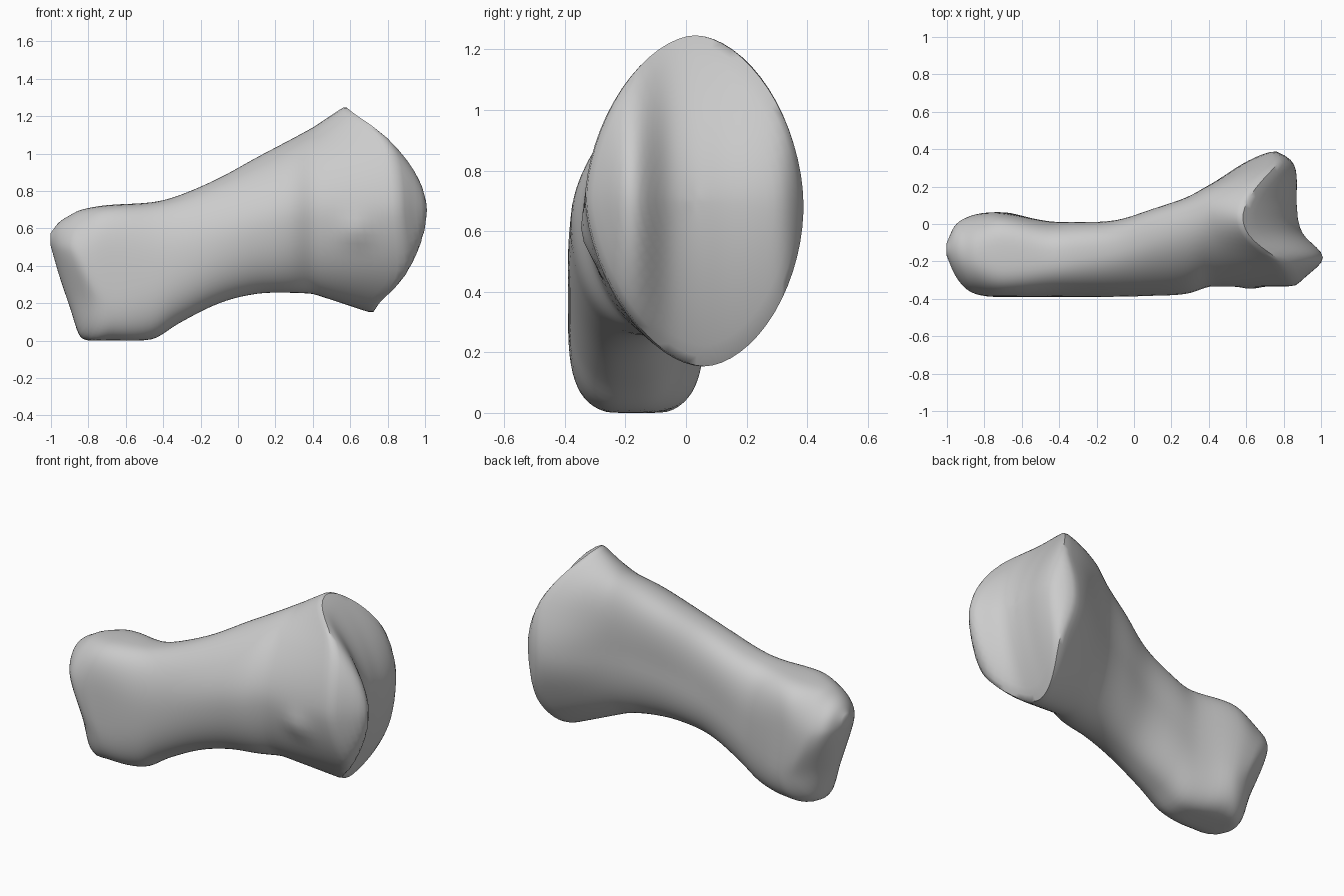
import bpy, bmesh, math
from mathutils import Vector

cube = bpy.data.objects.get("Cube")
if cube:
    bpy.data.objects.remove(cube, do_unlink=True)

SIDES = 64
STEPS = 5

# shaft stations: x, bottom, top, front, back, squareness, backward lean of the crest
STATIONS = [
    (-1.005, .52, .57, -.16, -.11, 2, 0),
    (-.96, .36, .63, -.27, -.01, 2, 0),
    (-.9, .18, .67, -.355, .04, 2.1, 0),
    (-.84, .01, .7, -.385, .06, 2.4, 0),
    (-.7, 0, .725, -.39, .06, 3.4, 0),
    (-.46, .005, .74, -.39, .015, 2.7, .01),
    (-.32, .09, .775, -.39, .01, 2.5, .03),
    (-.1, .2, .87, -.39, .015, 2.3, .06),
    (.1, .25, .98, -.385, .07, 2.2, .1),
    (.28, .255, 1.075, -.375, .13, 2.1, .12),
    (.4, .25, 1.14, -.335, .2, 2, .12),
]
# outline of the broad joint end, as half sizes about its middle
RIM_Y, RIM_Z = .03, .7
RIM_HALF_Y, RIM_HALF_Z, RIM_POWER = .365, .558, 1.76
# ridge and valley across the joint face: y, x
FACE_PROFILE = [(-.36, .84), (-.29, .91), (-.18, 1.015), (-.05, .9),
                (.1, .87), (.25, .87), (.34, .845), (.4, .75)]
FACE_MIDDLE = .87


def signed_power(value, power):
    return math.copysign(abs(value) ** power, value)


def oval(cy, cz, half_y, half_z, power):
    """Superellipse outline as a list of (y, z) pairs."""
    points = []
    for i in range(SIDES):
        angle = math.tau * i / SIDES
        points.append((cy + half_y * signed_power(math.cos(angle), 2 / power),
                       cz + half_z * signed_power(math.sin(angle), 2 / power)))
    return points


def spline(rows, index, t):
    """Blend neighbouring rows smoothly, limiting slopes by row spacing."""
    def slope(i, k):
        before, after = rows[max(i - 1, 0)], rows[min(i + 1, len(rows) - 1)]
        return (after[k] - before[k]) / (after[0] - before[0])

    first, second = rows[index], rows[index + 1]
    width = second[0] - first[0]
    ease = t * t * (3 - 2 * t)
    result = [first[0] + width * t]
    for k in range(1, len(first)):
        value = first[k] + (second[k] - first[k]) * ease
        value += width * slope(index, k) * t * (1 - t) ** 2
        value -= width * slope(index + 1, k) * t * t * (1 - t)
        result.append(value)
    return result


def face_x(y, z):
    """Depth of the joint face, falling back toward its top and bottom."""
    y = min(max(y, FACE_PROFILE[0][0]), FACE_PROFILE[-1][0])
    for i in range(len(FACE_PROFILE) - 1):
        low, high = FACE_PROFILE[i], FACE_PROFILE[i + 1]
        if y <= high[0]:
            x = spline(FACE_PROFILE, i, (y - low[0]) / (high[0] - low[0]))[1]
            break
    offset = (z - RIM_Z) / RIM_HALF_Z
    x = FACE_MIDDLE + (x - FACE_MIDDLE) * (1 - .9 * offset ** 2)
    return x - (.295 if offset > 0 else .145) * abs(offset) ** 1.8


def station_ring(row):
    x, bottom, top, front, back, power, lean = row
    middle_y, middle_z = (front + back) / 2, (bottom + top) / 2
    half_y, half_z = (back - front) / 2, (top - bottom) / 2
    ring = []
    for y, z in oval(middle_y, middle_z, half_y, half_z, power):
        # round the foot in plan, more strongly below the end knob
        low = min(max((.5 - z) / .3, 0), 1)
        near_end = min(max((-.55 - x) / .35, 0), 1)
        side = (y - middle_y) / .22
        inset = .12 * low * near_end * side ** 2
        rise = max(0, (z - middle_z) / half_z)
        ring.append(Vector((x + inset, y + lean * rise ** 1.5, max(z, 0))))
    return ring


def joint_ring(scale):
    """Oval ring on the joint face, its lower half leaning to the back."""
    ring = []
    for y, z in oval(RIM_Y, RIM_Z, RIM_HALF_Y * scale, RIM_HALF_Z * scale, RIM_POWER):
        y += .06 * max(0, RIM_Z - z)
        ring.append(Vector((face_x(y, z), y, z)))
    return ring


# shaft and small end
rings = []
for i in range(len(STATIONS) - 1):
    for step in range(STEPS):
        rings.append(station_ring(spline(STATIONS, i, step / STEPS)))
neck = station_ring(STATIONS[-1])

# flare from the neck to the joint rim, swelling toward the back
rim = joint_ring(1)
FLARE = 12
for step in range(FLARE):
    t = step / FLARE
    ring = [a.lerp(b, t) for a, b in zip(neck, rim)]
    for point in ring:
        point.y += .08 * max(0, point.y) * math.sin(math.pi * t)
    rings.append(ring)
rings.append(rim)

# joint face
CAP = 14
for step in range(1, CAP):
    rings.append(joint_ring(1 - step / CAP))

# small knob on the front near the joint
KNOB = Vector((.63, -.34, .58))
for ring in rings:
    for point in ring:
        if point.y < 0 and point.x < .9:
            point.y -= .035 * math.exp(-((point - KNOB).length / .07) ** 2)

bm = bmesh.new()
loops = [[bm.verts.new(p) for p in ring] for ring in rings]
for a, b in zip(loops, loops[1:]):
    for i in range(SIDES):
        j = (i + 1) % SIDES
        bm.faces.new((a[i], a[j], b[j], b[i]))
bm.faces.new(loops[0])
tip = bm.verts.new((face_x(RIM_Y, RIM_Z), RIM_Y, RIM_Z))
for i in range(SIDES):
    bm.faces.new((loops[-1][i], loops[-1][(i + 1) % SIDES], tip))
bmesh.ops.recalc_face_normals(bm, faces=bm.faces)

mesh = bpy.data.meshes.new("bone")
bm.to_mesh(mesh)
bm.free()
bone = bpy.data.objects.new("bone", mesh)
bpy.context.collection.objects.link(bone)

# plain grey
grey = bpy.data.materials.new("light grey")
grey.use_nodes = True
colour = (.6, .6, .6, 1)
grey.diffuse_color = colour
grey.node_tree.nodes["Principled BSDF"].inputs["Base Color"].default_value = colour
mesh.materials.append(grey)

bpy.ops.object.select_all(action="DESELECT")
bone.select_set(True)
bpy.context.view_layer.objects.active = bone
bpy.ops.object.shade_smooth_by_angle(angle=math.radians(75))

# soften the rim and ridge
soften = bone.modifiers.new("soften", "SMOOTH")
soften.factor = .5
soften.iterations = 4
